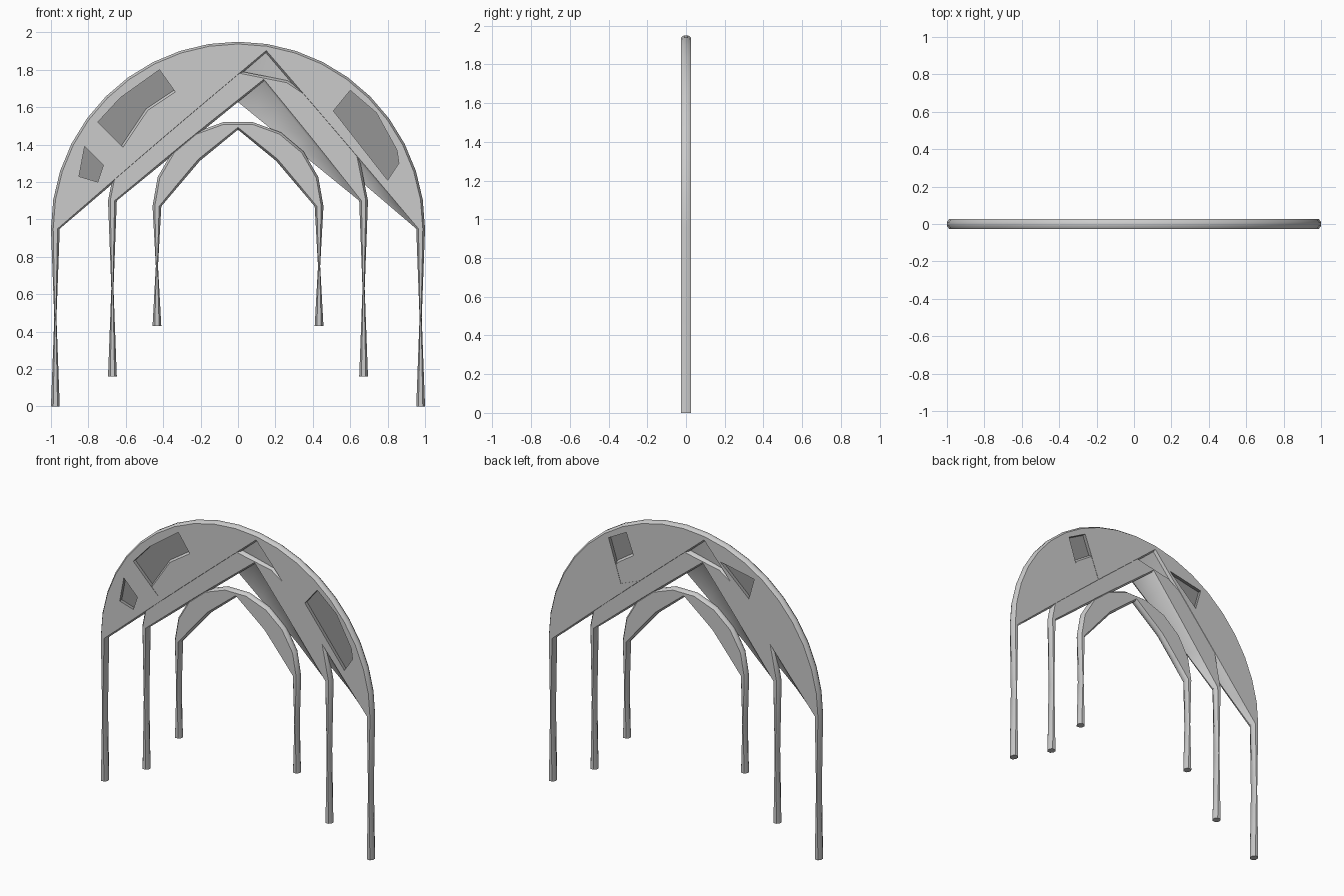
import bpy, bmesh
from math import sin, cos, radians

if "Cube" in bpy.data.objects:
    bpy.data.objects.remove(bpy.data.objects["Cube"])

CH = 0.012   # chamfer of the tube section


def polar(nodes, a):
    """Radius at angle a on the straight chords joining (angle, radius) nodes."""
    for (a1, r1), (a2, r2) in zip(nodes, nodes[1:]):
        if a <= a2 + 1e-6:
            s = r1 * r2 * sin(radians(a2 - a1))
            return s / (r1 * sin(radians(a - a1)) + r2 * sin(radians(a2 - a)))


def finish(name, bm):
    bmesh.ops.recalc_face_normals(bm, faces=bm.faces)
    me = bpy.data.meshes.new(name)
    bm.to_mesh(me)
    bm.free()
    ob = bpy.data.objects.new(name, me)
    bpy.context.collection.objects.link(ob)
    return ob


def smooth(ob):
    bpy.ops.object.select_all(action='DESELECT')
    ob.select_set(True)
    bpy.context.view_layer.objects.active = ob
    bpy.ops.object.shade_smooth_by_angle(angle=radians(50))


def arch(name, R, foot, zc, step, inner, h):
    """Hoop with a round outer edge, chord-cut inner edges and pinched legs."""
    n = round(180 / step)
    outer = [(i * step, R) for i in range(n + 1)]
    back = [(180 - a, r) for a, r in reversed(inner)]
    angles = sorted({a for a, r in outer + inner + back})

    def section(a):
        ro, rf, rb = polar(outer, a), polar(inner, a), polar(back, a)
        return [(ro, -.01), (ro - CH, -h), (rf + CH, -h), (rf, -.01),
                (rb, .01), (rb + CH, h), (ro - CH, h), (ro, .01)]

    def leg(a, z, squeeze):
        side = cos(radians(a))
        mid = (R + inner[0][1]) / 2
        return [(side * (mid + (r - mid) * squeeze), y, z) for r, y in section(a)]

    z_mid = (foot + zc) / 2
    rings = [leg(0, foot, 1), leg(0, z_mid, .25)]
    for a in angles:
        c, s = cos(radians(a)), sin(radians(a))
        rings.append([(r * c, y, zc + r * s) for r, y in section(a)])
    rings += [leg(180, z_mid, .25), leg(180, foot, 1)]

    bm = bmesh.new()
    vs = [[bm.verts.new(p) for p in ring] for ring in rings]
    for p, q in zip(vs, vs[1:]):
        for i in range(8):
            j = (i + 1) % 8
            bm.faces.new((p[i], p[j], q[j], q[i]))
    bm.faces.new(vs[0])
    bm.faces.new(vs[-1])
    return finish(name, bm)


# Three nested arches
outer = arch("outer_arch", 1.0, 0.0, .95, 9,
             [(0, .953), (81, .953), (180, .953)], .027)
middle = arch("middle_arch", .695, .16, 1.10, 22.5,
              [(0, .648), (78, .652), (180, .648)], .025)
inner = arch("inner_arch", .457, .43, 1.07, 20,
             [(0, .41), (50, .317), (90, .41), (130, .317), (180, .41)], .025)

# Shaded recesses in the front and back of the outer arch
front_panels = [
    [(-.75, 1.52), (-.63, 1.65), (-.42, 1.80), (-.27, 1.59), (-.57, 1.34)],
    [(-.82, 1.39), (-.72, 1.29), (-.75, 1.20), (-.85, 1.23)],
    [(.60, 1.69), (.74, 1.57), (.85, 1.37), (.86, 1.30), (.80, 1.21), (.51, 1.58)],
]
back_panels = [
    [(.55, 1.73), (.42, 1.80), (.31, 1.51), (.46, 1.45)],
    [(-.27, 1.79), (-.52, 1.74), (-.48, 1.60)],
]
shade = bpy.data.materials.new("recess_grey")
shade.diffuse_color = (.3, .3, .3, 1)
shade.use_nodes = True
shade.node_tree.nodes["Principled BSDF"].inputs["Base Color"].default_value = shade.diffuse_color

bm = bmesh.new()
for panels, sign in ((front_panels, -1), (back_panels, 1)):
    for pts in panels:
        lo = [bm.verts.new((x, sign * .005, z)) for x, z in pts]
        hi = [bm.verts.new((x, sign * .06, z)) for x, z in pts]
        bm.faces.new(lo)
        bm.faces.new(hi)
        for i in range(len(pts)):
            j = (i + 1) % len(pts)
            bm.faces.new((lo[i], lo[j], hi[j], hi[i]))
for f in bm.faces:
    f.material_index = 1
cutter = finish("recess_cutter", bm)
cutter.hide_render = True
for ob in (outer, cutter):
    ob.data.materials.append(None)
    ob.data.materials.append(shade)

mod = outer.modifiers.new("recesses", 'BOOLEAN')
mod.operation = 'DIFFERENCE'
mod.solver = 'EXACT'
mod.object = cutter
bpy.context.view_layer.objects.active = outer
bpy.ops.object.modifier_apply(modifier=mod.name)
bpy.data.objects.remove(cutter)

for ob in (outer, middle, inner):
    smooth(ob)
